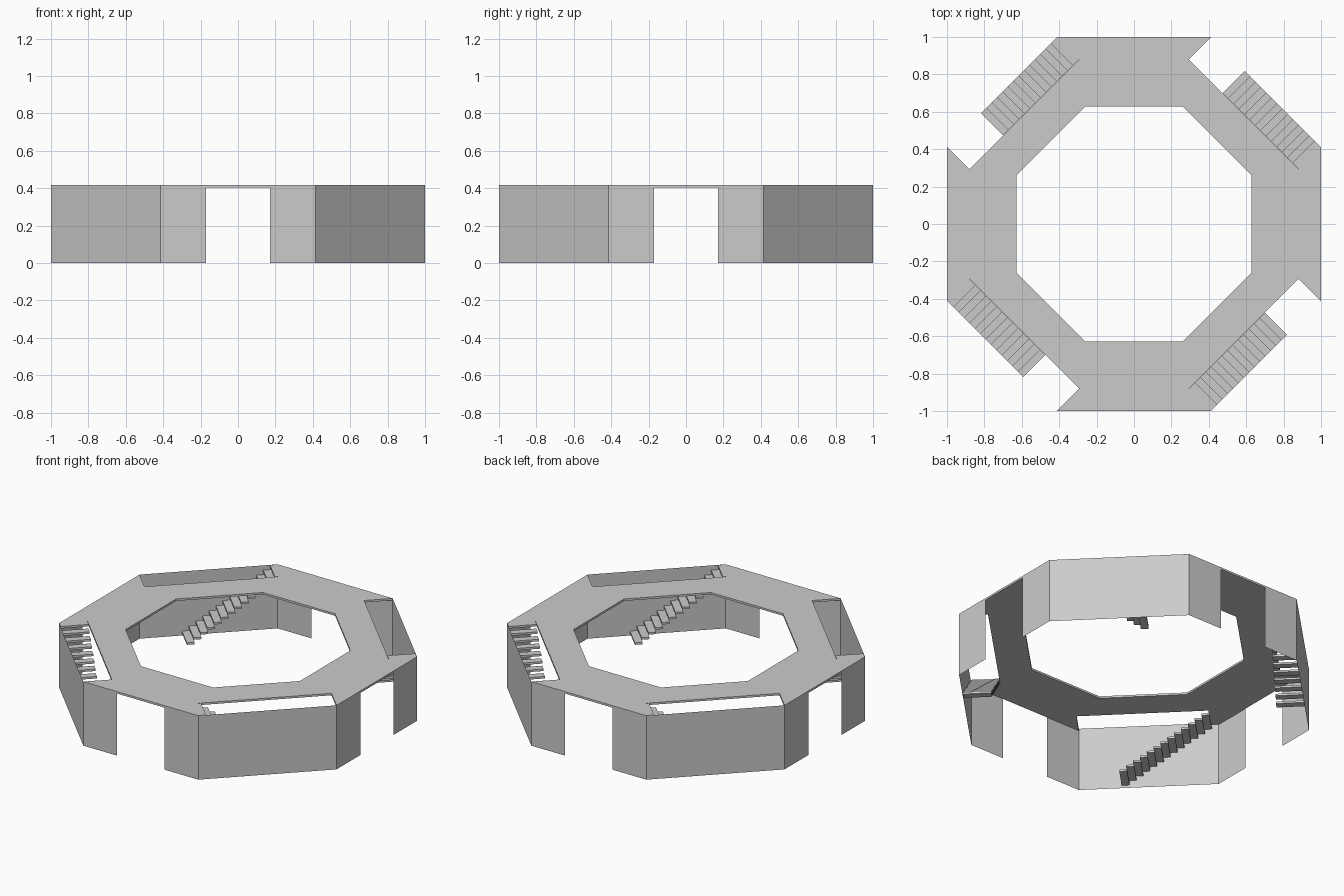
import bpy, bmesh
from math import pi, tan
from mathutils import Matrix, Vector

if "Cube" in bpy.data.objects:
    bpy.data.objects.remove(bpy.data.objects["Cube"])

H = 0.417            # deck height
T = 0.013            # deck and tread thickness
C = tan(pi / 8)      # half side of an octagon with apothem 1
INNER = 0.628        # apothem of central opening
WELL = 0.171         # width of stairwells
DOOR = 0.17          # half width of doorways
STEPS = 14


def rot(k):
    return Matrix.Rotation(k * pi / 2, 4, 'Z')


def finish(bm, name):
    bmesh.ops.remove_doubles(bm, verts=bm.verts, dist=1e-4)
    me = bpy.data.meshes.new(name)
    bm.to_mesh(me)
    bm.free()
    ob = bpy.data.objects.new(name, me)
    bpy.context.collection.objects.link(ob)
    return ob


def add_face(bm, pts, m):
    return bm.faces.new([bm.verts.new(m @ Vector(p)) for p in pts])


# Octagonal deck ring with a stairwell cut into each diagonal side
bm = bmesh.new()
w = WELL / 2 ** 0.5
i, nx, ny = INNER * C, C - w, 1 - w
for k in range(4):
    add_face(bm, [(-i, -INNER, H), (-nx, -ny, H), (-C, -1, H),
                  (C, -1, H), (nx, -ny, H), (i, -INNER, H)], rot(k))
    add_face(bm, [(i, -INNER, H), (nx, -ny, H),
                  (ny, -nx, H), (INNER, -i, H)], rot(k))
bmesh.ops.remove_doubles(bm, verts=bm.verts, dist=1e-4)
ext = bmesh.ops.extrude_face_region(bm, geom=bm.faces[:], use_keep_orig=True)
bmesh.ops.translate(bm, vec=(0, 0, -T),
                    verts=[g for g in ext['geom'] if isinstance(g, bmesh.types.BMVert)])
bmesh.ops.recalc_face_normals(bm, faces=bm.faces)
finish(bm, "deck")

# Thin outer walls: full diagonal panels and panels beside each doorway
bm = bmesh.new()
for k in range(4):
    for a, b in (((-C, -1), (-DOOR, -1)), ((DOOR, -1), (C, -1)), ((C, -1), (1, -C))):
        add_face(bm, [(*a, 0), (*b, 0), (*b, H), (*a, H)], rot(k))
finish(bm, "outer_walls")

# Open stairs of floating treads, one flight against each diagonal wall
start = -0.154
pitch = (C - start) / STEPS
depth = pitch + 0.006
for k in range(4):
    bm = bmesh.new()
    base = rot(k) @ Matrix.Rotation(pi / 4, 4, 'Z')
    for s in range(STEPS):
        # local frame: wall at y = -1, flight climbs towards -x
        x = -(start + pitch * (s + 1)) + depth / 2
        z = H * (s + 1) / STEPS - T / 2
        m = base @ Matrix.Translation((x, -1 + WELL / 2, z)) \
            @ Matrix.Diagonal((depth, WELL - 0.004, T, 1))
        bmesh.ops.create_cube(bm, size=1, matrix=m)
    finish(bm, f"stair_flight_{k + 1}")
